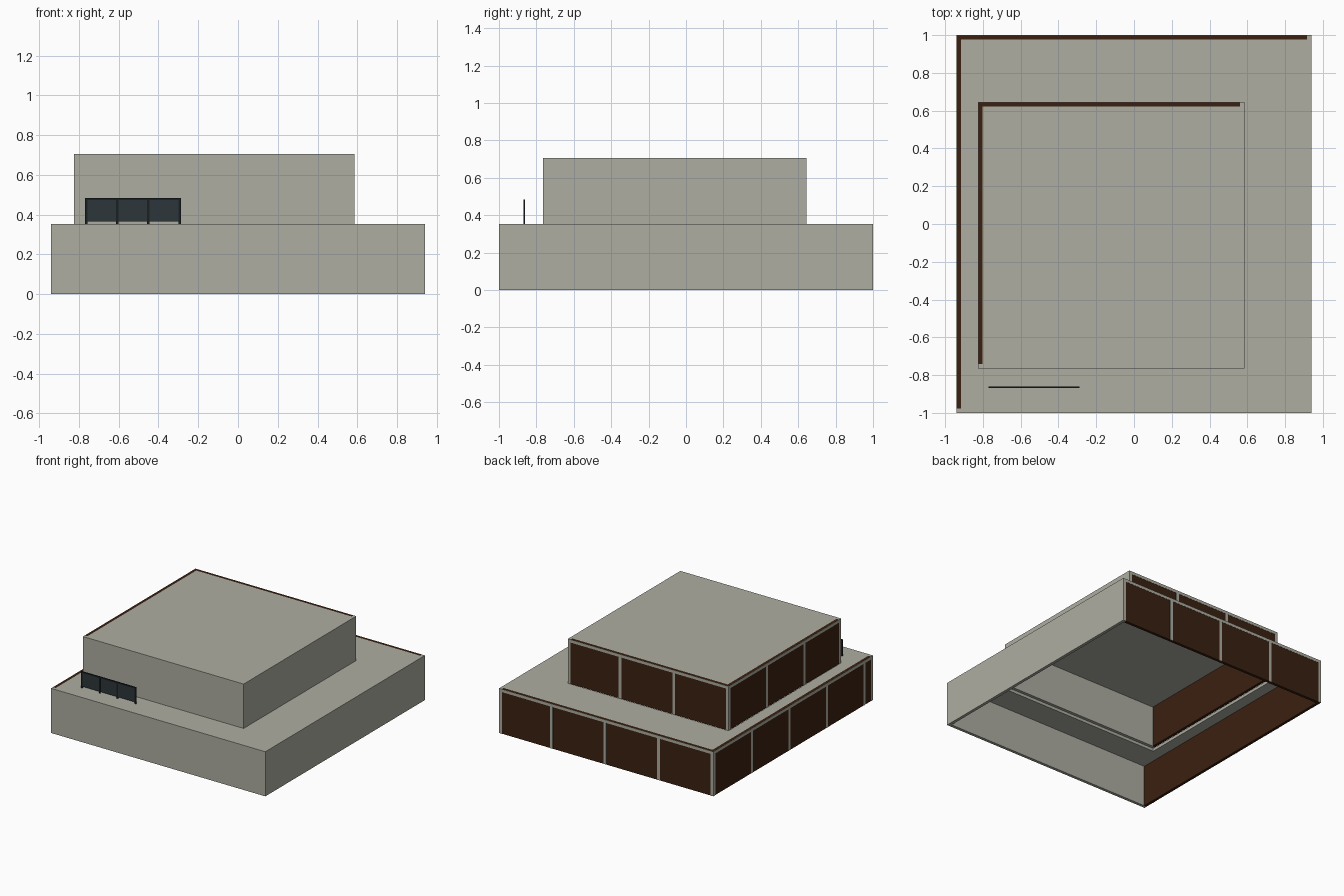
import bpy
import bmesh

if "Cube" in bpy.data.objects:
    bpy.data.objects.remove(bpy.data.objects["Cube"])

T = 0.0235      # wall, slab and strip thickness
MODULE = 0.47   # spacing of the wall strips
SKIN = 0.0015   # strip projection


def material(name, rgb):
    m = bpy.data.materials.new(name)
    m.diffuse_color = (*rgb, 1)
    m.use_nodes = True
    m.node_tree.nodes["Principled BSDF"].inputs["Base Color"].default_value = m.diffuse_color
    return m


STONE = material("stone grey", (0.42, 0.42, 0.36))
BROWN = material("dark brown", (0.042, 0.0145, 0.005))
GLASS = material("smoked glass", (0.026, 0.037, 0.043))
METAL = material("black metal", (0.010, 0.014, 0.017))


def boxes(name, mat, specs):
    """One object made of boxes given as (x0, x1, y0, y1, z0, z1)."""
    bm = bmesh.new()
    for x0, x1, y0, y1, z0, z1 in specs:
        vs = bmesh.ops.create_cube(bm, size=1)["verts"]
        for v in vs:
            v.co.x = x1 if v.co.x > 0 else x0
            v.co.y = y1 if v.co.y > 0 else y0
            v.co.z = z1 if v.co.z > 0 else z0
    me = bpy.data.meshes.new(name)
    bm.to_mesh(me)
    bm.free()
    me.materials.append(mat)
    ob = bpy.data.objects.new(name, me)
    bpy.context.collection.objects.link(ob)
    return ob


def storey(name, x0, x1, y0, y1, z0, z1, hole=None):
    # solid grey walls on the front and right
    boxes(name + "_front_wall", STONE, [(x0, x1 - T, y0, y0 + T, z0, z1)])
    boxes(name + "_right_wall", STONE, [(x1 - T, x1, y0, y1, z0, z1)])
    # brown walls on the back and left
    boxes(name + "_back_wall", BROWN, [(x0 + SKIN, x1 - T, y1 - T, y1 - SKIN, z0, z1)])
    boxes(name + "_left_wall", BROWN, [(x0 + SKIN, x0 + T, y0 + T, y1 - T, z0, z1)])

    # roof slab between the walls, in four pieces when it has an opening
    a, b, c, d, s = x0 + T, x1 - T, y0 + T, y1 - T, z1 - T
    if hole:
        p, q, r, t = hole
        slab = [(a, b, c, r, s, z1), (a, b, t, d, s, z1),
                (a, p, r, t, s, z1), (q, b, r, t, s, z1)]
    else:
        slab = [(a, b, c, d, s, z1)]
    boxes(name + "_roof", STONE, slab)

    # grey strips: a top band and evenly spaced uprights
    back = [(x0, x1 - T, y1 - SKIN, y1, s, z1)]
    x = x0
    while x < x1 - 2 * T:
        back.append((x, x + T, y1 - SKIN, y1, z0, s))
        x += MODULE
    boxes(name + "_back_strips", STONE, back)
    left = [(x0, x0 + SKIN, y0 + T, y1 - SKIN, s, z1)]
    y = y1 - SKIN
    while y > y0 + 2 * T:
        left.append((x0, x0 + SKIN, y - T, y, z0, s))
        y -= MODULE
    boxes(name + "_left_strips", STONE, left)


# two stacked hollow storeys
UP = (-0.825, 0.585, -0.765, 0.645)
storey("lower", -0.94, 0.94, -1, 1, 0, 0.354, UP)
storey("upper", *UP, 0.354, 0.706)

# railing on the front terrace
RY, Z = -0.865, 0.354
posts = [-0.764 + 0.1567 * i for i in range(4)]
boxes("railing_posts", METAL,
      [(x - 0.006, x + 0.006, RY - 0.003, RY + 0.003, Z, 0.474) for x in posts])
boxes("railing_top", METAL, [(posts[0] - 0.006, posts[-1] + 0.006, RY - 0.004, RY + 0.004, 0.474, 0.485)])
boxes("railing_panels", GLASS,
      [(x + 0.006, n - 0.006, RY - 0.0015, RY + 0.0015, 0.366, 0.474)
       for x, n in zip(posts, posts[1:])])
